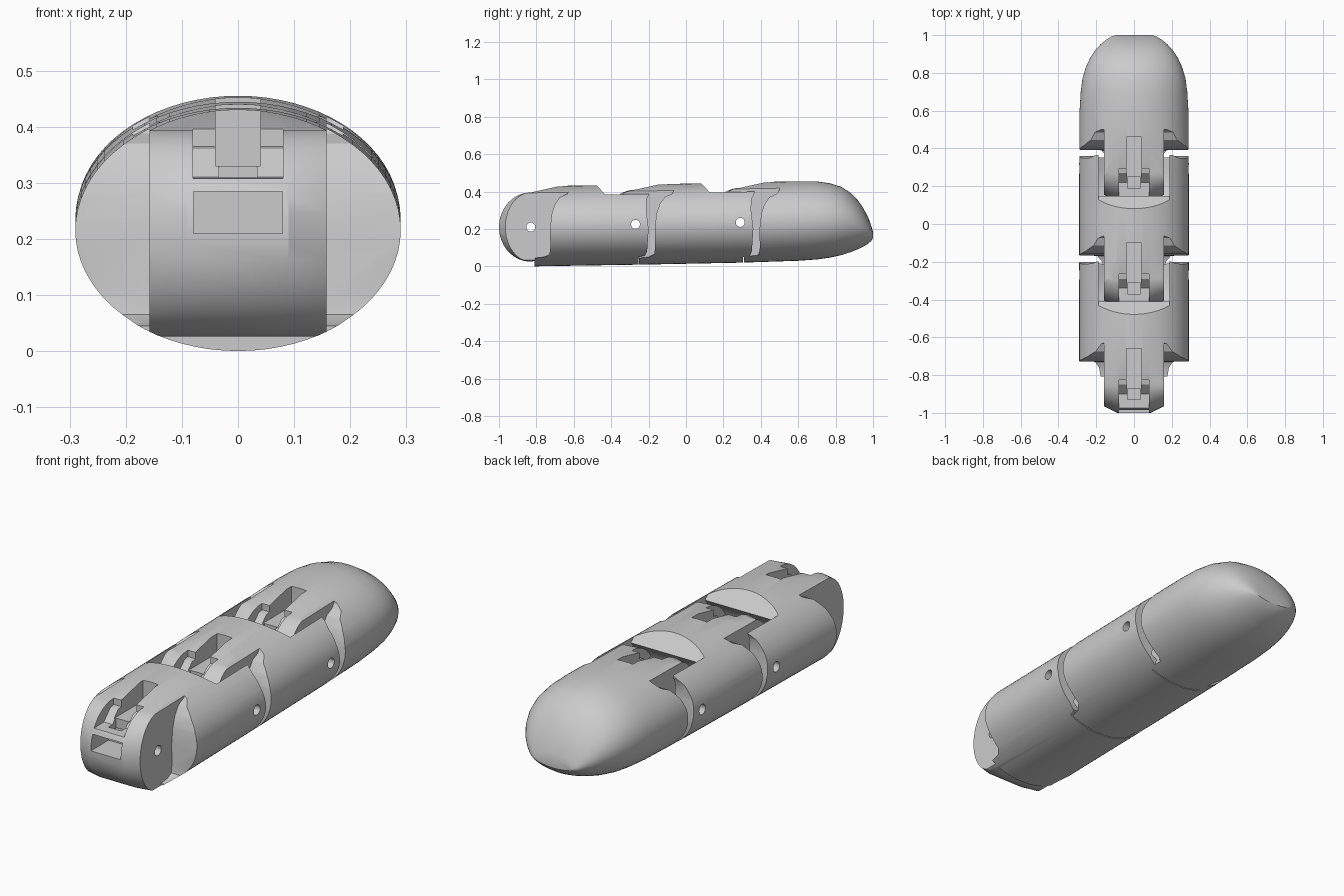
import bpy, bmesh
from math import sin, cos, pi, sqrt, radians

if "Cube" in bpy.data.objects:
    bpy.data.objects.remove(bpy.data.objects["Cube"])

HINGES = [(-0.83, 0.21), (-0.27, 0.225), (0.29, 0.235)]


def make(name, verts, faces):
    me = bpy.data.meshes.new(name)
    me.from_pydata(verts, [], faces)
    bm = bmesh.new()
    bm.from_mesh(me)
    bmesh.ops.recalc_face_normals(bm, faces=bm.faces)
    bm.to_mesh(me)
    bm.free()
    ob = bpy.data.objects.new(name, me)
    bpy.context.collection.objects.link(ob)
    return ob


def bridge(name, rings):
    """Join closed rings of points into a capped solid."""
    n = len(rings[0])
    verts = [p for r in rings for p in r]
    faces = [(k*n + i, k*n + (i+1) % n, (k+1)*n + (i+1) % n, (k+1)*n + i)
             for k in range(len(rings)-1) for i in range(n)]
    faces += [tuple(range(n)), tuple(range(len(verts)-n, len(verts)))]
    return make(name, verts, faces)


def prism(name, profile, xs, shift=lambda x, y, z: (y, z)):
    """Side profile (y, z) swept across x, optionally reshaped per slice."""
    return bridge(name, [[(x, *shift(x, y, z)) for y, z in profile] for x in xs])


def box(x, y0, y1, z0, z1):
    return prism("cutter", [(y0, z0), (y1, z0), (y1, z1), (y0, z1)], (-x, x))


def boolean(ob, tool, op):
    m = ob.modifiers.new("bool", 'BOOLEAN')
    m.operation, m.solver, m.object = op, 'EXACT', tool
    bpy.context.view_layer.objects.active = ob
    bpy.ops.object.modifier_apply(modifier=m.name)
    bpy.data.objects.remove(tool, do_unlink=True)


# Outer skin: y, half width, bottom z, top z
SKIN = [(-1.1, .29, 0, .425), (-.82, .29, 0, .428), (-.2, .29, .01, .438),
        (.3, .29, .02, .449), (.6, .288, .03, .455), (.7, .282, .037, .454),
        (.77, .273, .047, .444), (.83, .255, .06, .425), (.88, .232, .076, .393),
        (.92, .205, .092, .352), (.95, .178, .106, .308), (.975, .148, .122, .26),
        (.992, .12, .138, .212), (1.0, .095, .15, .185)]


def skin():
    rings = []
    for y, w, b, t in SKIN:
        rings.append([(w*cos(2*pi*i/72), y, (b+t)/2 + (t-b)/2*sin(2*pi*i/72))
                      for i in range(72)])
    return bridge("skin", rings)


def belly(x):
    return .228*(1 - sqrt(max(0, 1 - (x/.29)**2)))


def arc(a0, a1, ry, rz, n=20):
    return [(ry*cos(radians(a0+(a1-a0)*i/n)), rz*sin(radians(a0+(a1-a0)*i/n)))
            for i in range(n+1)]


def segment(name, i):
    yh, zc = HINGES[i]
    last = i == 2

    # Knuckle tongue with rounded nose and a floor lip
    nose = [(.35, .3), (.18, .225)] + arc(90, 265, .17, .185) + \
           [(.02, -.182), (.02, -.3), (.35, -.3)]

    def taper(x, y, z):
        if y < yh:
            y = yh + (y-yh)*(1 - .2*max(0, (abs(x)-.09)/.068))
        return y, z
    tongue = prism("tongue", [(yh+y, zc+z) for y, z in nose],
                   (-.158, -.09, .09, .158), taper)

    # Full width body between scooped shoulder and fork end
    front = [(.22, .6), (.21, .41), (.195, .388), (.155, .37), (.128, .33), (.112, .28),
             (.103, .2), (.105, .1), (.10, .065), (.07, .05), (.022, .045), (.022, -.1)]
    prof = [(yh+y, z) for y, z in front]
    if last:
        prof += [(1.1, -.1), (1.1, .6)]
    else:
        yr = HINGES[i+1][0]
        rear = [(.015, -.1), (.015, .05), (.05, .057), (.062, .08), (.07, .2),
                (.058, .3), (.06, .36), (.075, .39), (.08, .6)]
        prof += [(yr+y, z) for y, z in rear]
    body = prism("body", prof, (-.32, .32))
    boolean(body, tongue, 'UNION')

    ob = skin()
    ob.name = ob.data.name = name
    boolean(ob, body, 'INTERSECT')

    # Fork opening that receives the next knuckle
    if not last:
        yr, zr = HINGES[i+1]
        slot = [(.4, .4), (-.39, .4)] + arc(135, 270, .2, .195) + [(.4, -.195)]
        xs = [-.187, -.15, -.1, -.05, 0, .05, .1, .15, .187]
        boolean(ob, prism("cutter", [(yr+y, zr+z) for y, z in slot], xs,
                          lambda x, y, z: (y, z + belly(x)*max(0, min(1, (zr-z)/.195)))),
                'DIFFERENCE')
        boolean(ob, pin_cutter(yr, zr), 'DIFFERENCE')

    # Cord pocket, cord channel, drop hole and front window
    pocket = [(yh-.25, zc+.095), (yh-.07, zc+.1), (yh-.02, zc+.15),
              (yh+.005, zc+.155), (yh+.005, .6), (yh-.25, .6)]
    boolean(ob, prism("cutter", pocket, (-.08, .08)), 'DIFFERENCE')
    boolean(ob, box(.04, yh-.06, yh+.17, zc+.12, .62), 'DIFFERENCE')
    boolean(ob, box(.034, yh-.1, yh-.042, zc+.02, .64), 'DIFFERENCE')
    boolean(ob, box(.079, yh-.3, yh-.035, zc, zc+.074), 'DIFFERENCE')
    boolean(ob, pin_cutter(yh, zc), 'DIFFERENCE')

    bpy.ops.object.select_all(action='DESELECT')
    ob.select_set(True)
    bpy.context.view_layer.objects.active = ob
    bpy.ops.object.shade_smooth_by_angle(angle=radians(25))
    return ob


# Hinge pin hole
def pin_cutter(y, z):
    return prism("cutter", [(y+a, z+b) for a, b in arc(0, 345, .024, .024, 23)], (-.4, .4))


for k, part in enumerate(["base_segment", "middle_segment", "tip_segment"]):
    segment(part, k)
